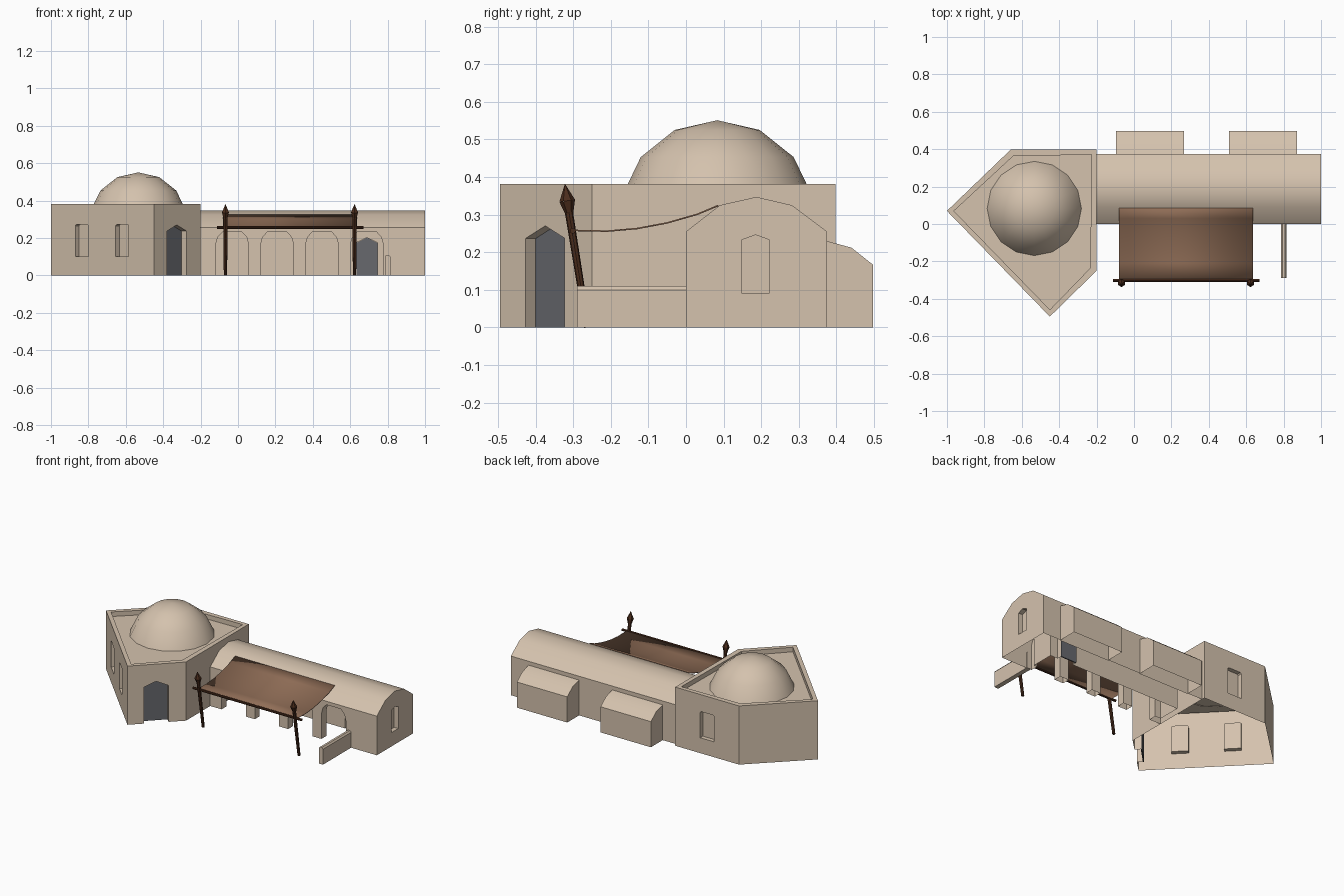
import bpy, bmesh, math
from mathutils import Vector

if "Cube" in bpy.data.objects:
    bpy.data.objects.remove(bpy.data.objects["Cube"])


def material(name, rgb):
    m = bpy.data.materials.new(name)
    m.use_nodes = True
    m.diffuse_color = (*rgb, 1)
    m.node_tree.nodes["Principled BSDF"].inputs["Base Color"].default_value = (*rgb, 1)
    return m


PLASTER = material("sand plaster", (0.66, 0.54, 0.42))
CLOTH = material("brown cloth", (0.28, 0.155, 0.095))
WOOD = material("dark wood", (0.07, 0.026, 0.012))
DOOR = material("slate door", (0.135, 0.14, 0.155))


def finish(name, bm, mat):
    bmesh.ops.recalc_face_normals(bm, faces=bm.faces)
    me = bpy.data.meshes.new(name)
    bm.to_mesh(me)
    bm.free()
    ob = bpy.data.objects.new(name, me)
    bpy.context.collection.objects.link(ob)
    me.materials.append(mat)
    return ob


def activate(ob):
    bpy.ops.object.select_all(action="DESELECT")
    ob.select_set(True)
    bpy.context.view_layer.objects.active = ob


def smooth(ob):
    activate(ob)
    bpy.ops.object.shade_smooth_by_angle(angle=math.radians(35))


def prism(name, pts, vec, mat=PLASTER):
    """Solid made by sweeping a flat outline along a vector."""
    bm = bmesh.new()
    face = bm.faces.new([bm.verts.new(p) for p in pts])
    out = bmesh.ops.extrude_face_region(bm, geom=[face], use_keep_orig=True)
    bmesh.ops.translate(bm, vec=vec, verts=[g for g in out["geom"] if isinstance(g, bmesh.types.BMVert)])
    return finish(name, bm, mat)


def along_x(name, outline, x0, x1):
    return prism(name, [(x0, y, z) for y, z in outline], (x1 - x0, 0, 0))


def opening(name, centre, out, outline, front, depth, mat=PLASTER):
    """Outline of (sideways, height) on a wall, swept from front to depth inward."""
    n = Vector((*out, 0)).normalized()
    side = Vector((-n.y, n.x, 0))
    base = Vector((*centre, 0)) + n * front
    pts = [base + side * u + Vector((0, 0, z)) for u, z in outline]
    return prism(name, pts, -n * (front + depth), mat)


def cut(ob, cutters):
    activate(ob)
    for c in cutters:
        mod = ob.modifiers.new("cut", "BOOLEAN")
        mod.operation = "DIFFERENCE"
        mod.solver = "EXACT"
        mod.object = c
        bpy.ops.object.modifier_apply(modifier=mod.name)
        bpy.data.objects.remove(c)


def open_bottom(ob):
    bm = bmesh.new()
    bm.from_mesh(ob.data)
    low = [f for f in bm.faces if all(v.co.z < 0.001 for v in f.verts)]
    bmesh.ops.delete(bm, geom=low, context="FACES")
    bm.to_mesh(ob.data)
    bm.free()


def rod(name, a, b, r1, r2, sides=8):
    a, b = Vector(a), Vector(b)
    bm = bmesh.new()
    bmesh.ops.create_cone(bm, cap_ends=True, segments=sides, radius1=r1, radius2=r2, depth=(b - a).length)
    ob = finish(name, bm, WOOD)
    ob.location = (a + b) / 2
    ob.rotation_euler = (b - a).to_track_quat("Z", "Y").to_euler()
    return ob


def pointed(w, low, spring, peak):
    return [(-w, low), (w, low), (w, spring), (0, peak), (-w, spring)]


# Domed house: five-sided block with a sunken roof behind a parapet
plan = [(-1, 0.07), (-0.45, -0.495), (-0.2, -0.25), (-0.2, 0.397), (-0.66, 0.397)]
house = prism("domed_house", [(x, y, 0) for x, y in plan], (0, 0, 0.382))
bm = bmesh.new()
bm.from_mesh(house.data)
top = max(bm.faces, key=lambda f: f.calc_center_median().z)
bmesh.ops.inset_region(bm, faces=[top], thickness=0.037)
out = bmesh.ops.extrude_face_region(bm, geom=[top])
bmesh.ops.translate(bm, vec=(0, 0, -0.03), verts=[g for g in out["geom"] if isinstance(g, bmesh.types.BMVert)])
if top.is_valid:
    bmesh.ops.delete(bm, geom=[top], context="FACES_ONLY")
bmesh.ops.recalc_face_normals(bm, faces=bm.faces)
bm.to_mesh(house.data)
bm.free()

# House windows and door recess
window = [(-0.05, 0.1), (0.05, 0.1), (0.05, 0.265), (0.043, 0.272), (-0.043, 0.272), (-0.05, 0.265)]
west = (-0.565, -0.55)
door_at, door_out = (-0.327, -0.3745), (1, -1)
cutters = [opening("cutter", c, d, window, 0.05, 0.028)
           for c, d in (((-0.835, -0.0995), west), ((-0.62, -0.3204), west), ((-0.43, 0.397), (0, 1)))]
cutters.append(opening("cutter", door_at, door_out, pointed(0.074, -0.1, 0.237, 0.27), 0.05, 0.04))
cut(house, cutters)
open_bottom(house)
opening("house_door", door_at, door_out, pointed(0.073, 0, 0.236, 0.269), -0.036, 0.043, DOOR)

# Dome: upper rings of a sphere
bm = bmesh.new()
bmesh.ops.create_uvsphere(bm, u_segments=16, v_segments=7, radius=0.26)
bmesh.ops.delete(bm, geom=[v for v in bm.verts if v.co.z < 0], context="VERTS")
dome = finish("dome", bm, PLASTER)
dome.location = (-0.533, 0.083, 0.291)
smooth(dome)

# Vaulted hall
vault = [(0, 0), (0, 0.255), (0.09, 0.325), (0.187, 0.347), (0.282, 0.325), (0.375, 0.255), (0.375, 0)]
hall = along_x("vaulted_hall", vault, -0.2, 1)

# Arcade passage behind four open arches, with a door in its inner wall
half_arch = [(0.088, -0.1), (0.088, 0.165), (0.077, 0.205), (0.052, 0.232)]
arch = half_arch + [(-u, z) for u, z in reversed(half_arch)]
passage = along_x("cutter", [(0.05, -0.1), (0.05, 0.243), (0.2, 0.243), (0.2, -0.1)], -0.16, 0.8)
cutters = [passage]
for i in range(4):
    cutters.append(opening("cutter", (-0.031 + 0.24 * i, 0), (0, -1), arch, 0.05, 0.08))
cutters.append(opening("cutter", (0.689, 0.2), (0, -1), pointed(0.057, -0.1, 0.175, 0.202), 0.05, 0.03))
cutters.append(opening("cutter", (1, 0.185), (1, 0), pointed(0.036, 0.09, 0.233, 0.246), 0.05, 0.03))
cut(hall, cutters)
open_bottom(hall)
smooth(hall)
opening("hall_door", (0.689, 0.2), (0, -1), pointed(0.056, 0, 0.174, 0.201), -0.026, 0.033, DOOR)

# Rear bays
bay = [(0.37, 0), (0.37, 0.231), (0.44, 0.212), (0.497, 0.167), (0.497, 0)]
for name, x in (("rear_bay_right", -0.095), ("rear_bay_left", 0.508)):
    ob = along_x(name, bay, x, x + 0.363)
    open_bottom(ob)
    smooth(ob)

# Low yard wall with a rounded top
low_wall = [(-0.015, 0), (0.015, 0), (0.015, 0.1), (0.007, 0.11), (-0.007, 0.11), (-0.015, 0.1)]
prism("yard_wall", [(0.8 + x, -0.29, z) for x, z in low_wall], (0, 0.295, 0))

# Awning cloth sagging from the vault to the crossbar
sag = [(0.085, 0.326), (0.03, 0.303), (-0.05, 0.28), (-0.13, 0.265), (-0.21, 0.258), (-0.3, 0.26)]
bm = bmesh.new()
rows = [[bm.verts.new((x, y, z)) for y, z in sag] for x in (-0.08, 0.637)]
for i in range(len(sag) - 1):
    bm.faces.new((rows[0][i], rows[0][i + 1], rows[1][i + 1], rows[1][i]))
awning = finish("awning_cloth", bm, CLOTH)
awning.modifiers.new("thickness", "SOLIDIFY").thickness = 0.004
smooth(awning)

# Leaning spear poles and crossbar
for side, x in (("right", -0.067), ("left", 0.623)):
    rod(f"pole_{side}", (x, -0.262, 0), (x, -0.312, 0.31), 0.009, 0.011)
    rod(f"spear_base_{side}", (x, -0.31, 0.3), (x, -0.316, 0.337), 0.01, 0.021, 6)
    rod(f"spear_tip_{side}", (x, -0.316, 0.337), (x, -0.322, 0.382), 0.021, 0.0, 6)
rod("crossbar", (-0.113, -0.301, 0.257), (0.67, -0.301, 0.257), 0.008, 0.008)
